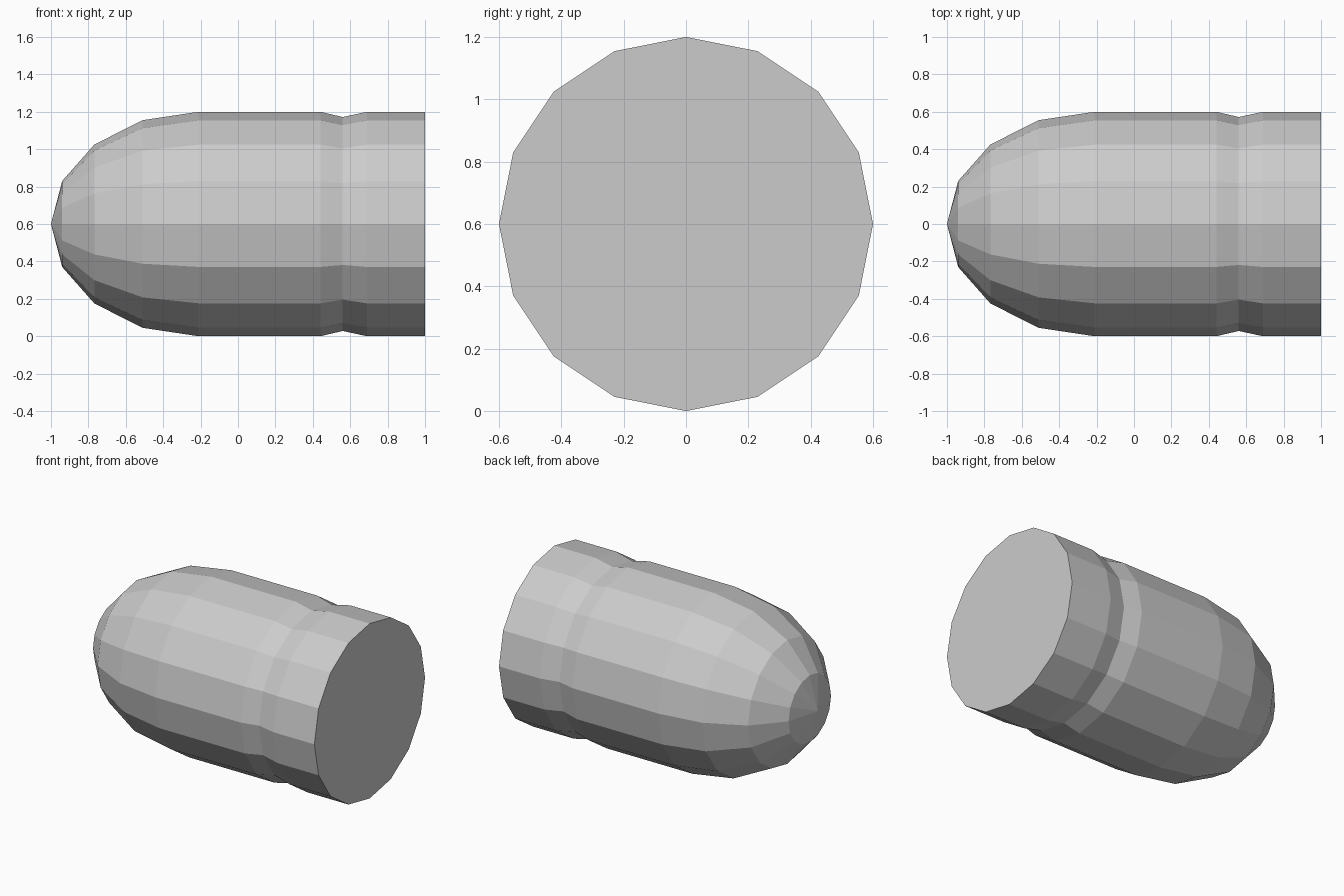
import bpy, bmesh
from math import sin, cos, tau

if "Cube" in bpy.data.objects:
    bpy.data.objects.remove(bpy.data.objects["Cube"])

SIDES = 16
CENTRE_Z = 0.6
# Profile rings along x: (x, radius), from rounded nose over the groove to the flat base
PROFILE = [(-0.94, 0.23), (-0.768, 0.425), (-0.51, 0.555), (-0.21, 0.6),
           (0.44, 0.6), (0.56, 0.572), (0.69, 0.6), (1.0, 0.6)]

bm = bmesh.new()
rings = [[bm.verts.new((x, r * cos(tau * i / SIDES), CENTRE_Z + r * sin(tau * i / SIDES)))
          for i in range(SIDES)] for x, r in PROFILE]
tip = bm.verts.new((-1.0, 0.0, CENTRE_Z))

# Nose fan, side walls and base cap
for i in range(SIDES):
    j = (i + 1) % SIDES
    bm.faces.new((tip, rings[0][i], rings[0][j]))
    for a, b in zip(rings, rings[1:]):
        bm.faces.new((a[i], b[i], b[j], a[j]))
bm.faces.new(rings[-1])
bmesh.ops.recalc_face_normals(bm, faces=bm.faces)

mesh = bpy.data.meshes.new("bullet_body")
bm.to_mesh(mesh)
bm.free()
body = bpy.data.objects.new("bullet_body", mesh)
bpy.context.collection.objects.link(body)
